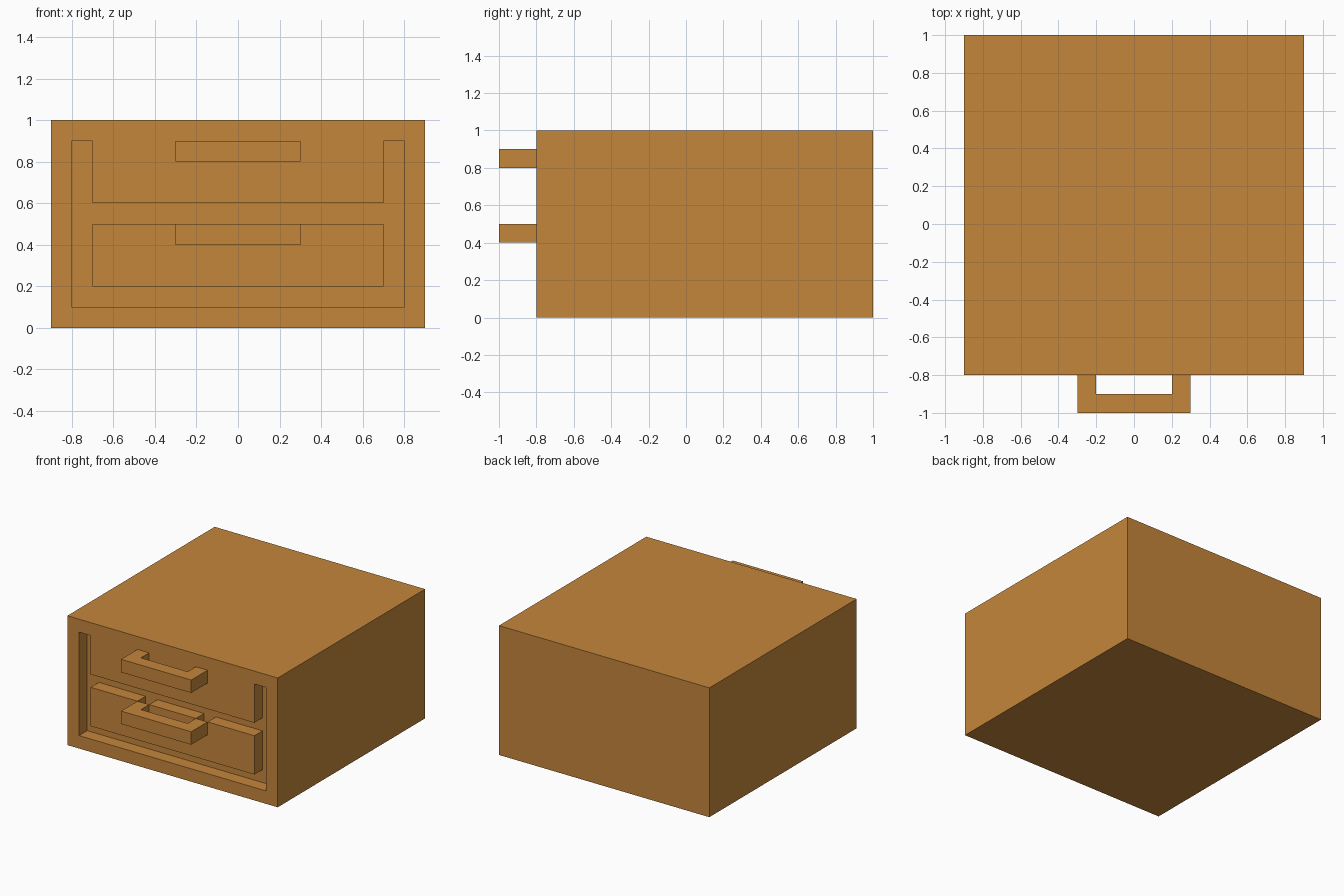
import bpy
import bmesh

if "Cube" in bpy.data.objects:
    bpy.data.objects.remove(bpy.data.objects["Cube"])

wood = bpy.data.materials.new("warm wood")
wood.diffuse_color = (0.56, 0.24, 0.044, 1)
wood.use_nodes = True
wood.node_tree.nodes["Principled BSDF"].inputs["Base Color"].default_value = wood.diffuse_color


def prism(name, outline, z0, z1):
    """Extrude a flat (x, y) outline from z0 to z1."""
    bm = bmesh.new()
    face = bm.faces.new([bm.verts.new((x, y, z0)) for x, y in outline])
    top = bmesh.ops.extrude_face_region(bm, geom=[face])["geom"]
    verts = [v for v in top if isinstance(v, bmesh.types.BMVert)]
    bmesh.ops.translate(bm, verts=verts, vec=(0, 0, z1 - z0))
    bmesh.ops.recalc_face_normals(bm, faces=bm.faces)
    mesh = bpy.data.meshes.new(name)
    bm.to_mesh(mesh)
    bm.free()
    mesh.materials.append(wood)
    ob = bpy.data.objects.new(name, mesh)
    bpy.context.collection.objects.link(ob)
    return ob


def box(name, x0, x1, y0, y1, z0, z1):
    return prism(name, [(x0, y0), (x1, y0), (x1, y1), (x0, y1)], z0, z1)


def cut(target, cutter):
    cutter.hide_render = True
    cutter.hide_viewport = True
    mod = target.modifiers.new("cut", 'BOOLEAN')
    mod.operation = 'DIFFERENCE'
    mod.solver = 'EXACT'
    mod.object = cutter


# Cabinet with a shallow recess in the front
cabinet = box("cabinet", -0.9, 0.9, -0.8, 1.0, 0, 1)
cut(cabinet, box("recess_cutter", -0.8, 0.8, -0.95, -0.7, 0.1, 0.9))

# Drawer fronts, flush with the frame
upper = box("upper_drawer", -0.7, 0.7, -0.8, -0.7, 0.6, 0.9)
lower = box("lower_drawer", -0.7, 0.7, -0.8, -0.7, 0.2, 0.5)

# Slots in the lower drawer behind the handle legs
for side, x in (("left", -0.3), ("right", 0.2)):
    cut(lower, box(side + "_slot_cutter", x, x + 0.1, -0.85, -0.65, 0.4, 0.55))

# U-shaped handles
half = [(0.2, -0.8), (0.2, -0.9)]
outline = [(-0.3, -0.8), (-0.3, -1.0), (0.3, -1.0), (0.3, -0.8)]
outline += half + [(-x, y) for x, y in reversed(half)]
for name, z in (("upper_handle", 0.8), ("lower_handle", 0.4)):
    prism(name, outline, z, z + 0.1)
